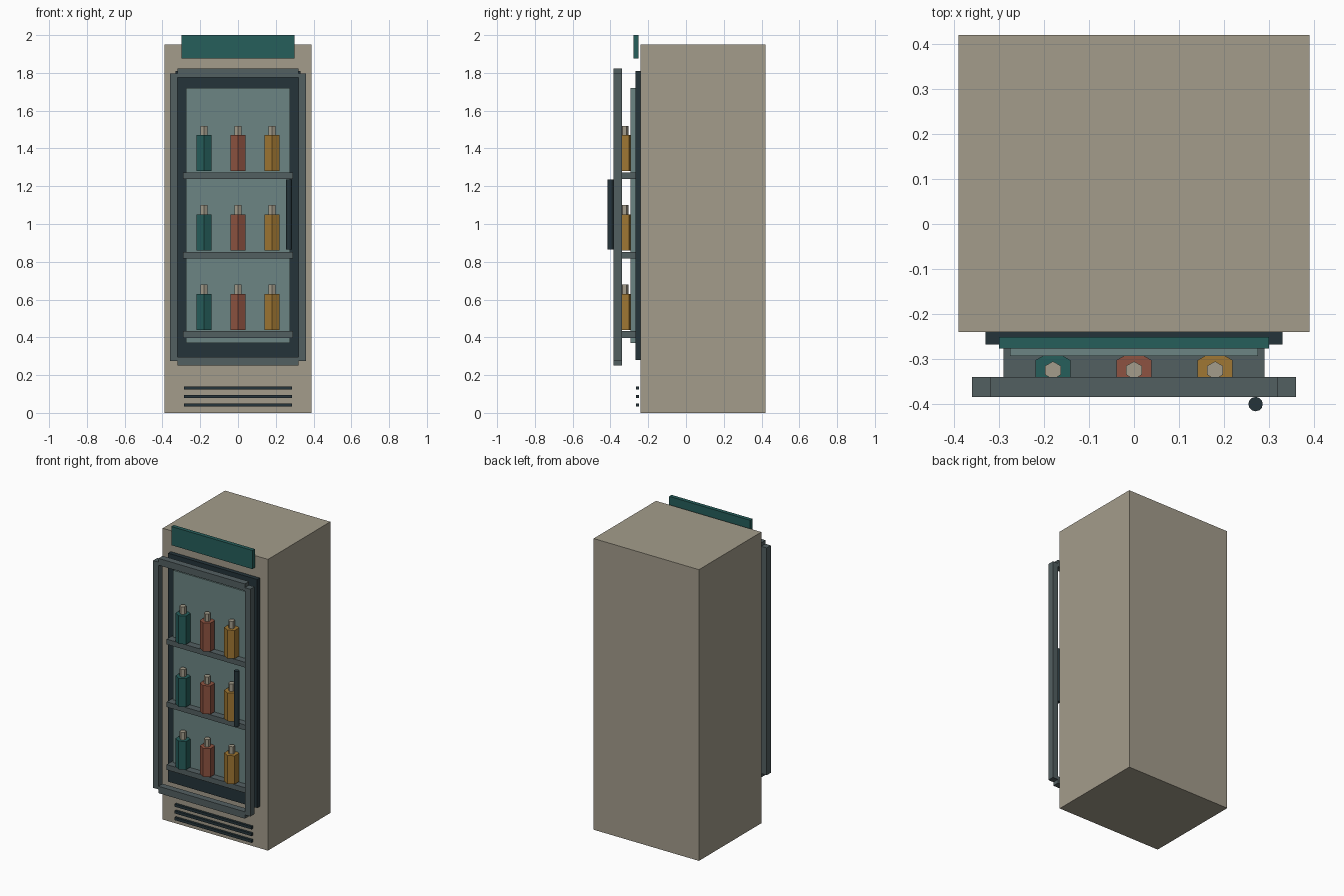
import bpy
from math import radians

if "Cube" in bpy.data.objects:
    bpy.data.objects.remove(bpy.data.objects["Cube"])


def material(name, rgb):
    m = bpy.data.materials.new(name)
    m.diffuse_color = (*rgb, 1)
    m.use_nodes = True
    m.node_tree.nodes["Principled BSDF"].inputs["Base Color"].default_value = m.diffuse_color
    return m


BEIGE = material("beige", (0.37, 0.335, 0.26))
TEAL = material("teal", (0.019, 0.112, 0.105))
DARK = material("dark", (0.018, 0.034, 0.042))
STEEL = material("steel", (0.086, 0.115, 0.12))
GLASS = material("glass", (0.15, 0.235, 0.23))
RED = material("red", (0.27, 0.086, 0.052))
AMBER = material("amber", (0.35, 0.185, 0.033))


def box(name, x, y, z, mat):
    """Box from (min, max) ranges on each axis."""
    ranges = (x, y, z)
    bpy.ops.mesh.primitive_cube_add(size=1, location=[(a + b) / 2 for a, b in ranges])
    ob = bpy.context.object
    ob.name = name
    ob.scale = [b - a for a, b in ranges]
    bpy.ops.object.transform_apply(location=False, rotation=False, scale=True)
    ob.data.materials.append(mat)
    return ob


def prism(name, sides, radius, x, y, z, mat):
    """Upright prism with a corner facing the front."""
    bpy.ops.mesh.primitive_cylinder_add(vertices=sides, radius=radius, depth=z[1] - z[0],
                                        location=(x, y, (z[0] + z[1]) / 2))
    ob = bpy.context.object
    ob.name = name
    ob.data.materials.append(mat)
    return ob


# Cabinet, header panel, dark surround and glass
box("cabinet", (-0.39, 0.39), (-0.24, 0.42), (0, 1.95), BEIGE)
box("header_panel", (-0.30, 0.30), (-0.277, -0.251), (1.875, 2.0), TEAL)
box("door_surround", (-0.33, 0.33), (-0.268, -0.24), (0.28, 1.81), DARK)
box("glass_pane", (-0.275, 0.275), (-0.293, -0.266), (0.37, 1.72), GLASS)

# Door frame
for side, s in (("left", -1), ("right", 1)):
    box(f"door_stile_{side}", sorted((0.32 * s, 0.36 * s)), (-0.384, -0.34), (0.275, 1.797), STEEL)
for end, z in (("bottom", 0.273), ("top", 1.799)):
    box(f"door_rail_{end}", (-0.32, 0.32), (-0.384, -0.34), (z - 0.023, z + 0.023), STEEL)

# Handle
handle = prism("door_handle", 12, 0.016, 0.27, -0.40, (0.865, 1.235), DARK)
bpy.ops.object.shade_smooth_by_angle(angle=radians(35))

# Shelves with three hexagonal bottles each
for row, z in enumerate((0.415, 0.835, 1.255)):
    box(f"shelf_{row}", (-0.29, 0.29), (-0.34, -0.265), (z - 0.0175, z + 0.0175), STEEL)
    for col, (x, mat) in enumerate(((-0.18, TEAL), (0, RED), (0.18, AMBER))):
        prism(f"bottle_body_{row}_{col}", 6, 0.045, x, -0.325, (z + 0.025, z + 0.215), mat)
        prism(f"bottle_neck_{row}_{col}", 6, 0.02, x, -0.325, (z + 0.212, z + 0.265), BEIGE)

# Vent slats
for i, z in enumerate((0.042, 0.087, 0.132)):
    box(f"vent_slat_{i}", (-0.285, 0.285), (-0.264, -0.248), (z - 0.009, z + 0.009), DARK)
